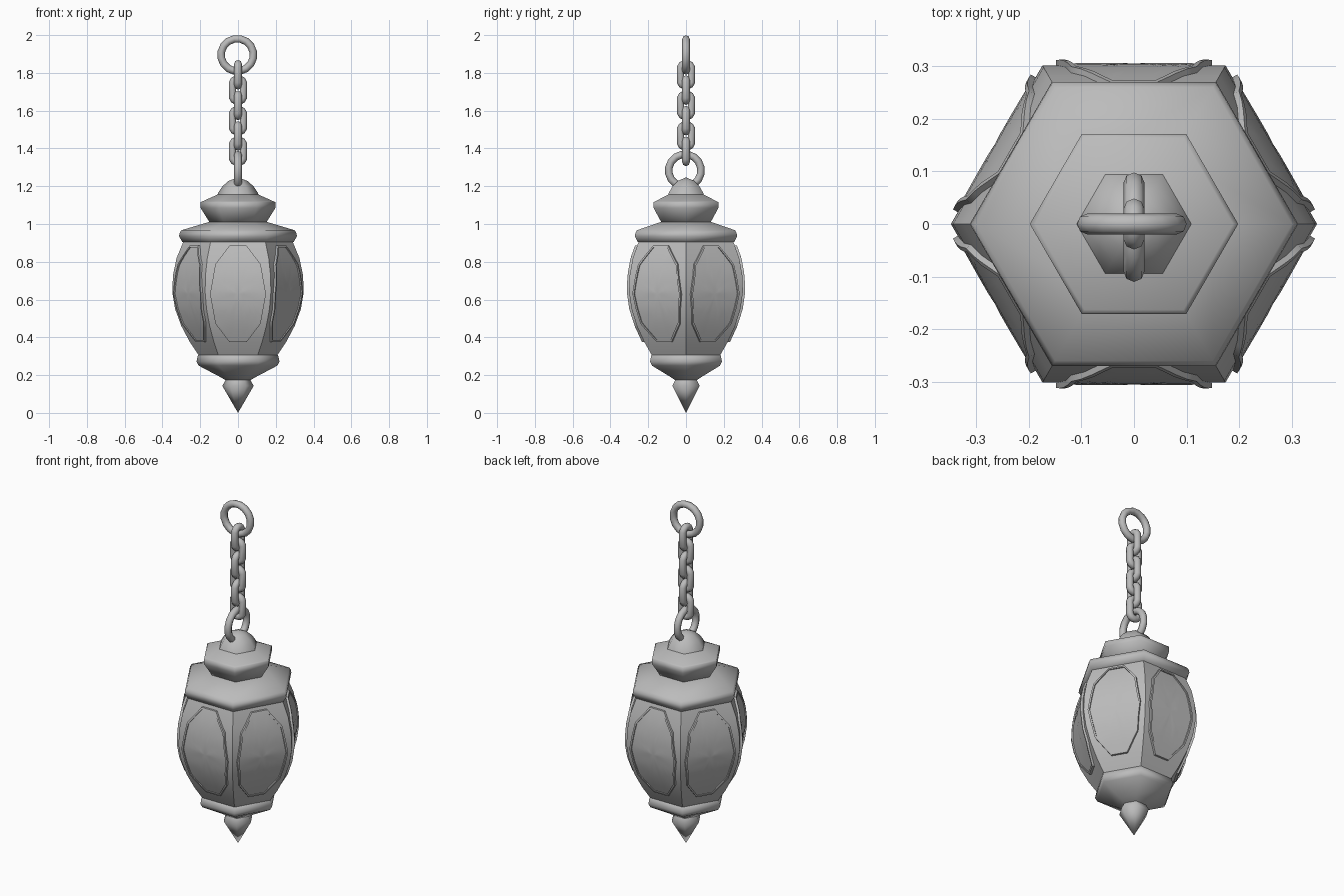
import bpy, bmesh
from math import sin, cos, pi, radians
from mathutils import Matrix, Vector

cube = bpy.data.objects.get("Cube")
if cube:
    bpy.data.objects.remove(cube)

metal = bpy.data.materials.new("grey metal")
metal.use_nodes = True
GREY = (0.5, 0.5, 0.5, 1)
metal.diffuse_color = GREY
metal.node_tree.nodes["Principled BSDF"].inputs["Base Color"].default_value = GREY


def finish(bm, name, angle):
    """Turn a bmesh into a shaded object."""
    bmesh.ops.remove_doubles(bm, verts=bm.verts, dist=0.0005)
    bmesh.ops.recalc_face_normals(bm, faces=bm.faces)
    mesh = bpy.data.meshes.new(name)
    bm.to_mesh(mesh)
    bm.free()
    mesh.materials.append(metal)
    obj = bpy.data.objects.new(name, mesh)
    bpy.context.collection.objects.link(obj)
    bpy.ops.object.select_all(action='DESELECT')
    obj.select_set(True)
    bpy.context.view_layer.objects.active = obj
    bpy.ops.object.shade_smooth_by_angle(angle=radians(angle))
    return obj


def skin(bm, rings, wrap=False):
    """Join equal-length closed loops of points with quads."""
    loops = [[bm.verts.new(p) for p in ring] for ring in rings]
    pairs = list(zip(loops, loops[1:]))
    if wrap:
        pairs.append((loops[-1], loops[0]))
    for a, b in pairs:
        for i in range(len(a)):
            j = (i + 1) % len(a)
            bm.faces.new((a[i], a[j], b[j], b[i]))
    return loops


def hex_turned(name, profile, angle):
    """Six-sided solid from (corner radius, height) pairs."""
    bm = bmesh.new()
    loops = skin(bm, [[(r * cos(k * pi / 3), r * sin(k * pi / 3), z) for k in range(6)]
                      for r, z in profile])
    for loop, (r, z) in ((loops[0], profile[0]), (loops[-1], profile[-1])):
        if r > 0:
            bm.faces.new(loop)
    return finish(bm, name, angle)


# Lantern body, caps and finial
BODY = [(.205, .30), (.255, .375), (.30, .46), (.333, .55), (.348, .64),
        (.344, .73), (.325, .82), (.288, .91)]
hex_turned("lantern_body", BODY, 35)
hex_turned("roof_cap", [(.27, .90), (.295, .905), (.312, .935), (.31, .95), (.30, .967),
                        (.15, 1.012)], 62)
hex_turned("neck", [(.145, 1.0), (.198, 1.085), (.198, 1.115), (.188, 1.12),
                    (.11, 1.155)], 62)
hex_turned("dome", [(.113, 1.145), (.105, 1.165), (.082, 1.2), (.05, 1.228), (0, 1.247)], 62)
hex_turned("base_ring", [(.06, .17), (.10, .193), (.208, .25), (.22, .272), (.212, .305),
                         (.20, .312)], 62)
hex_turned("finial", [(0, 0), (.083, .143), (.06, .185), (.05, .20)], 70)


def wall(z):
    """Distance of the body's flat side from the axis at a height."""
    for (r0, z0), (r1, z1) in zip(BODY, BODY[1:]):
        if z <= z1:
            break
    return (r0 + (r1 - r0) * (z - z0) / (z1 - z0)) * cos(pi / 6)


# Oval windows: raised rim around a slightly recessed pane
SIDES, STEPS, MID = 10, 4, .63


def oval(scale_x, scale_z, lift):
    corners = [Vector((.148 * scale_x * cos(2 * pi * k / SIDES), 0,
                       .268 * scale_z * sin(2 * pi * k / SIDES) + MID)) for k in range(SIDES)]
    points = []
    for k, a in enumerate(corners):
        b = corners[(k + 1) % SIDES]
        for s in range(STEPS):
            p = a.lerp(b, s / STEPS)
            p.y = -wall(p.z) - lift
            points.append(p)
    return points


for side in range(6):
    turn = Matrix.Rotation(side * pi / 3, 3, 'Z')
    rim = bmesh.new()
    skin(rim, [oval(1, 1, -.01), oval(1, 1, .012), oval(.93, .96, .012), oval(.93, .96, -.01)])
    bmesh.ops.transform(rim, matrix=turn.to_4x4(), verts=rim.verts)
    finish(rim, f"window_rim_{side + 1}", 35)
    pane = bmesh.new()
    skin(pane, [oval(t * .95, t * .97, .005) for t in (1, .8, .6, .4, .2, 0)])
    bmesh.ops.transform(pane, matrix=turn.to_4x4(), verts=pane.verts)
    finish(pane, f"window_pane_{side + 1}", 35)


# Chain: stadium links and round rings
def link(name, z, radius, straight, turned, segments, tube=.02, offset=0):
    bm = bmesh.new()
    rings = []
    for k in range(segments):
        a = 2 * pi * (k + .5) / segments
        out = Vector((cos(a), 0, sin(a)))
        centre = out * radius + Vector((0, 0, straight if out.z > 0 else -straight))
        rings.append([centre + out * tube * cos(2 * pi * j / 8)
                      + Vector((0, tube * sin(2 * pi * j / 8), 0)) for j in range(8)])
    skin(bm, rings, wrap=True)
    spin = Matrix.Rotation(pi / 2 if turned else 0, 4, 'Z')
    place = Matrix.Translation((0 if turned else offset, offset if turned else 0, z))
    bmesh.ops.transform(bm, matrix=place @ spin, verts=bm.verts)
    finish(bm, name, 62)


link("top_ring", 1.895, .086, 0, False, 16, offset=-.004)
link("bottom_ring", 1.283, .086, 0, True, 16, offset=-.006)
for n in range(6):
    link(f"chain_link_{n + 1}", 1.385 + n * .081, .03, .03, n % 2 == 1, 12)
